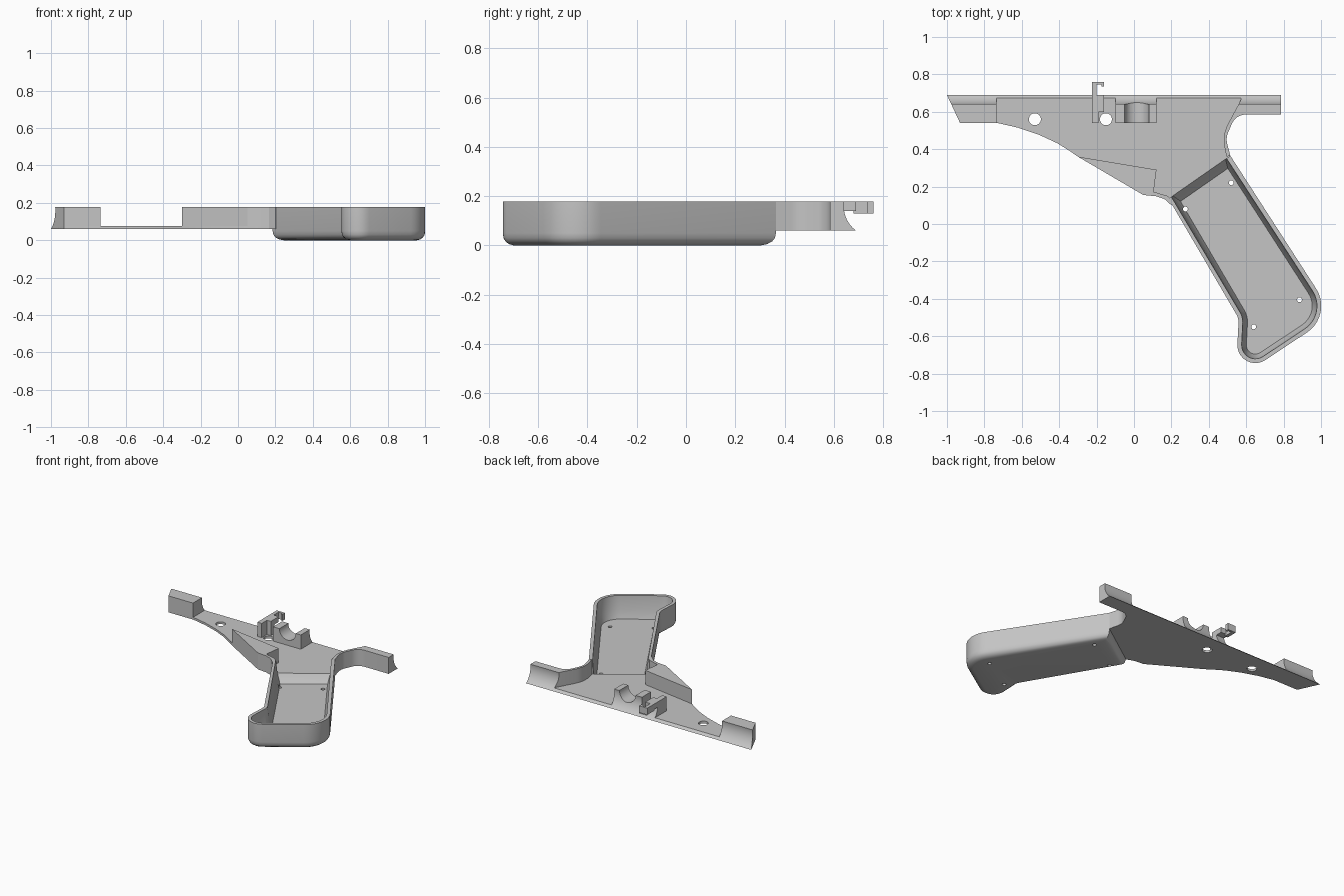
import bpy, bmesh, math
from mathutils import Vector, Matrix

cube = bpy.data.objects.get("Cube")
if cube:
    bpy.data.objects.remove(cube, do_unlink=True)

grey = bpy.data.materials.new("light grey")
grey.use_nodes = True
grey.diffuse_color = (0.56, 0.56, 0.56, 1)
grey.node_tree.nodes["Principled BSDF"].inputs["Base Color"].default_value = grey.diffuse_color

BASE, DECK, TOP = 0.06, 0.076, 0.178


def rounded(corners, steps=10):
    """Outline from (x, y, radius) corners, with true arcs."""
    pts, n = [], len(corners)
    for i, (x, y, r) in enumerate(corners):
        p = Vector((x, y, 0))
        if not r:
            pts.append(p)
            continue
        u = (Vector((*corners[i - 1][:2], 0)) - p).normalized()
        v = (Vector((*corners[(i + 1) % n][:2], 0)) - p).normalized()
        half = u.angle(v) / 2
        c = p + (u + v).normalized() * (r / math.sin(half))
        d = r / math.tan(half)
        a, b = (p + u * d - c).normalized(), (p + v * d - c).normalized()
        pts += [c + a.slerp(b, k / steps).normalized() * r for k in range(steps + 1)]
    return pts


def inset(pts, dist):
    """Move a counter-clockwise outline inward."""
    out, n = [], len(pts)
    for i, p in enumerate(pts):
        a = (p - pts[i - 1]).normalized()
        b = (pts[(i + 1) % n] - p).normalized()
        na, nb = Vector((-a.y, a.x, 0)), Vector((-b.y, b.x, 0))
        out.append(p + (na + nb) * (dist / (1 + na.dot(nb))))
    return out


def make(name, bm):
    bmesh.ops.recalc_face_normals(bm, faces=bm.faces)
    me = bpy.data.meshes.new(name)
    bm.to_mesh(me)
    bm.free()
    me.materials.append(grey)
    ob = bpy.data.objects.new(name, me)
    bpy.context.collection.objects.link(ob)
    return ob


def loft(name, rings):
    """Closed solid through a list of (points, height) rings."""
    bm = bmesh.new()
    loops = [[bm.verts.new((p.x, p.y, z)) for p in pts] for pts, z in rings]
    n = len(loops[0])
    for lo, hi in zip(loops, loops[1:]):
        for i in range(n):
            j = (i + 1) % n
            bm.faces.new((lo[i], lo[j], hi[j], hi[i]))
    bm.faces.new(loops[0][::-1])
    bm.faces.new(loops[-1])
    return make(name, bm)


def prism(name, pts, z0=BASE, z1=TOP):
    pts = [Vector((p[0], p[1], 0)) for p in pts]
    return loft(name, [(pts, z0), (pts, z1)])


def box(name, x0, x1, y0, y1, z0=BASE, z1=TOP):
    return prism(name, [(x0, y0), (x1, y0), (x1, y1), (x0, y1)], z0, z1)


def rod(name, centre, radius, length, axis="Z", sides=32):
    bm = bmesh.new()
    turn = Matrix() if axis == "Z" else Matrix.Rotation(math.pi / 2, 4, "Y" if axis == "X" else "X")
    bmesh.ops.create_cone(bm, cap_ends=True, segments=sides, radius1=radius, radius2=radius,
                          depth=length, matrix=Matrix.Translation(centre) @ turn)
    ob = make(name, bm)
    ob.hide_render = True
    return ob


def cut(ob, *cutters):
    bpy.context.view_layer.objects.active = ob
    for c in cutters:
        m = ob.modifiers.new("cut", "BOOLEAN")
        m.operation, m.solver, m.object = "DIFFERENCE", "EXACT", c
        bpy.ops.object.modifier_apply(modifier=m.name)


# Cutters: long barrel scoop along the back edge, pin holes, screw holes, saddle groove
scoop = rod("scoop_cutter", (0, 0.765, 0.16), 0.125, 3, "X", 64)
pins = [rod("pin_cutter", (x, 0.56, 0.07), 0.032, 0.1) for x in (-0.53, -0.15)]
screws = [rod("screw_cutter", (x, y, 0), 0.013, 0.1, sides=16)
          for x, y in ((0.275, 0.08), (0.52, 0.22), (0.885, -0.405), (0.64, -0.55))]
groove = rod("groove_cutter", (0.015, 0.6, TOP), 0.065, 0.4, "Y")

# Outer curve shared by the deck and the rear wall
tang = rounded([(0.515, 0.365, 0), (0.49, 0.46, 0.1), (0.545, 0.585, 0.08),
                (0.785, 0.585, 0), (0.785, 0.71, 0)])
# Flat deck
deck = prism("deck_plate", [(-1.0, 0.71), (-1.0, 0.69), (-0.93, 0.54), (-0.73, 0.54), (-0.62, 0.515),
                            (-0.51, 0.478), (-0.41, 0.432), (-0.34, 0.388), (-0.3, 0.36),
                            (0.05, 0.155), (0.12, 0.148), (0.185, 0.135)] + tang, BASE, DECK)
cut(deck, scoop, *pins)

# Front block
front = prism("front_block", [(-1.0, 0.71), (-1.0, 0.69), (-0.93, 0.54), (-0.735, 0.54), (-0.735, 0.71)])
cut(front, scoop)

# Rear wall and tang block
rear = prism("rear_wall", tang + [(0.58, 0.71), (0.57, 0.66), (0.497, 0.525), (0.482, 0.48),
                                  (0.48, 0.43), (0.495, 0.36)])
cut(rear, scoop)

# Wedge in front of the grip, running into the grip wall
guard = prism("guard_wedge", [(-0.3, 0.36), (0.05, 0.155), (0.12, 0.148), (0.165, 0.132), (0.2, 0.1),
                              (0.222, 0.11), (0.18, 0.15), (0.105, 0.172), (0.12, 0.29)])

# Hollow grip with rounded underside and a ramp up to the deck
outline = rounded([(0.515, 0.365, 0), (0.185, 0.135, 0), (0.56, -0.505, 0.08),
                   (0.543, -0.833, 0.096), (1.065, -0.487, 0.17)])
grip = loft("grip_tray", [(inset(outline, d), z) for d, z in
                          ((0.045, 0), (0.026, 0.005), (0.011, 0.016), (0.003, 0.03), (0, 0.05), (0, TOP))])


def cavity_ring(dist, reach):
    pts = inset(outline, dist)
    for p in pts[:2]:
        p += Vector((-0.57, 0.82, 0)) * reach
    return pts


cavity = loft("cavity_cutter", [(cavity_ring(0.048, 0), 0.02), (cavity_ring(0.03, 0.03), DECK),
                                (cavity_ring(0.021, 0.08), 0.2)])
cut(grip, cavity, *screws)

# Saddle with a half-round groove
saddle = box("saddle_block", -0.1, 0.12, 0.54, 0.7)
cut(saddle, scoop, groove)

# Latch post with its hooked arm
post = prism("latch_post", [(-0.225, 0.54), (-0.19, 0.54), (-0.19, 0.6), (-0.16, 0.6),
                            (-0.16, 0.7), (-0.225, 0.7)])
cut(post, scoop)
box("latch_shelf", -0.225, -0.16, 0.63, 0.69, 0.14)
prism("latch_hook", [(-0.225, 0.68), (-0.2, 0.68), (-0.2, 0.745), (-0.175, 0.745), (-0.175, 0.735),
                     (-0.16, 0.735), (-0.16, 0.76), (-0.225, 0.76)], 0.13)

# Remove the cutters and smooth the curved faces
for c in [scoop, groove, cavity] + pins + screws:
    bpy.data.objects.remove(c, do_unlink=True)
for ob in (deck, front, rear, grip, saddle, post):
    bpy.ops.object.select_all(action="DESELECT")
    ob.select_set(True)
    bpy.context.view_layer.objects.active = ob
    bpy.ops.object.shade_smooth_by_angle(angle=math.radians(30))
